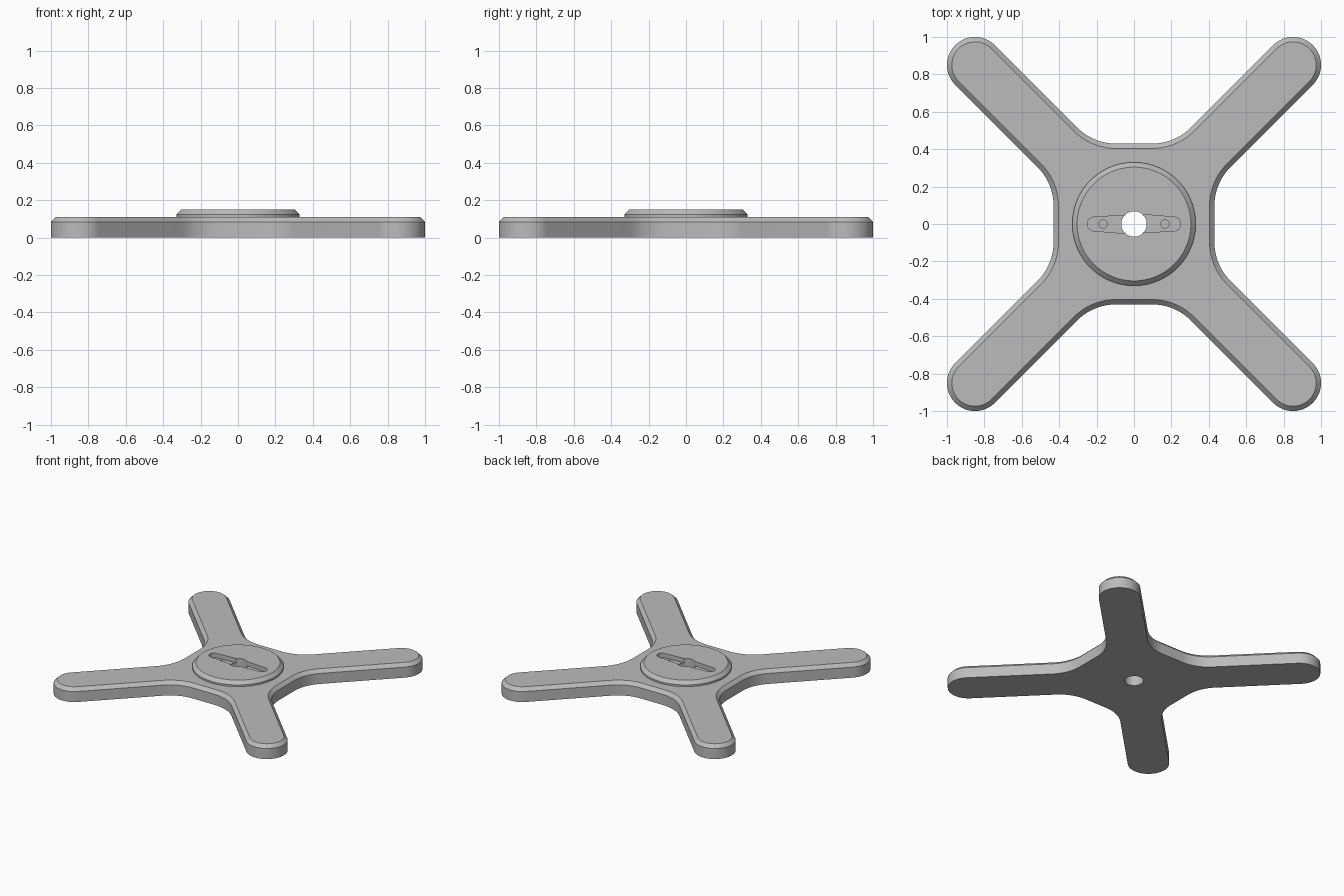
import bpy, bmesh
from math import sin, cos, pi, tan, sqrt, radians
from mathutils import Vector, Matrix

cube = bpy.data.objects.get("Cube")
if cube:
    bpy.data.objects.remove(cube)

grey = bpy.data.materials.new("plain_grey")
grey.use_nodes = True
grey.diffuse_color = (0.5, 0.5, 0.5, 1)
grey.node_tree.nodes["Principled BSDF"].inputs["Base Color"].default_value = (0.5, 0.5, 0.5, 1)

HEIGHT, TOP, EDGE = 0.11, 0.15, 0.026


def arc(cx, cy, r, start, end, n):
    """Points on an arc, angles in degrees."""
    angles = [radians(start + (end - start) * i / n) for i in range(n + 1)]
    return [Vector((cx + r * cos(a), cy + r * sin(a))) for a in angles]


def loft(name, rings):
    """Closed solid through matching (outline, z) rings."""
    bm = bmesh.new()
    loops = [[bm.verts.new((p.x, p.y, z)) for p in pts] for pts, z in rings]
    bm.faces.new(loops[0][::-1])
    bm.faces.new(loops[-1])
    for low, high in zip(loops, loops[1:]):
        for i in range(len(low)):
            j = (i + 1) % len(low)
            bm.faces.new((low[i], low[j], high[j], high[i]))
    bmesh.ops.recalc_face_normals(bm, faces=bm.faces)
    mesh = bpy.data.meshes.new(name)
    bm.to_mesh(mesh)
    bm.free()
    mesh.materials.append(grey)
    obj = bpy.data.objects.new(name, mesh)
    bpy.context.collection.objects.link(obj)
    return obj


def cross_outline(inset):
    """Four round-ended diagonal arms with filleted inner corners."""
    r, hub, fillet = 0.15 - inset, 0.43 - inset, 0.29 + inset
    tip = 0.85
    # fillet between the hub side x = hub and the arm edge
    corner = hub - r * sqrt(2)
    start = corner - fillet * tan(pi / 8)
    quarter = arc(hub + fillet, start, fillet, 180, 135, 12)
    quarter += arc(tip, tip, r, -45, 135, 28)
    quarter += [Vector((p.y, p.x)) for p in quarter[12::-1]]
    return [Matrix.Rotation(k * pi / 2, 2) @ p for k in range(4) for p in quarter]


def circle(r, n=96, cx=0):
    return arc(cx, 0, r, 0, 360, n)[:-1]


def combine(target, tool, operation):
    mod = target.modifiers.new(tool.name, "BOOLEAN")
    mod.operation = operation
    mod.solver = "EXACT"
    mod.object = tool
    bpy.context.view_layer.objects.active = target
    bpy.ops.object.modifier_apply(modifier=mod.name)
    bpy.data.objects.remove(tool)


# Cross-shaped base with chamfered upper edge
base = loft("cross_base", [(cross_outline(0), 0), (cross_outline(0), HEIGHT - EDGE),
                           (cross_outline(EDGE), HEIGHT)])

# Raised centre disc
disc = loft("centre_disc", [(circle(0.33), 0.06), (circle(0.33), TOP - EDGE),
                            (circle(0.33 - EDGE), TOP)])
combine(base, disc, "UNION")

# Tapered pocket, wider in the middle
half = arc(0.213, 0, 0.037, -90, 90, 16) + [Vector((0.07, 0.049)), Vector((0, 0.05))]
pocket = half + [-p for p in half]
combine(base, loft("pocket_cutter", [(pocket, TOP - 0.035), (pocket, TOP + 0.1)]), "DIFFERENCE")

# Centre bore and two blind screw holes
bore = circle(0.068, 48)
combine(base, loft("bore_cutter", [(bore, -0.1), (bore, TOP + 0.1)]), "DIFFERENCE")
for side in (-1, 1):
    hole = circle(0.024, 8, side * 0.165)
    combine(base, loft("screw_cutter", [(hole, 0.06), (hole, TOP + 0.1)]), "DIFFERENCE")

# Smooth round walls, sharp edges
bpy.ops.object.select_all(action="DESELECT")
base.select_set(True)
bpy.context.view_layer.objects.active = base
bpy.ops.object.shade_smooth_by_angle(angle=radians(25))
